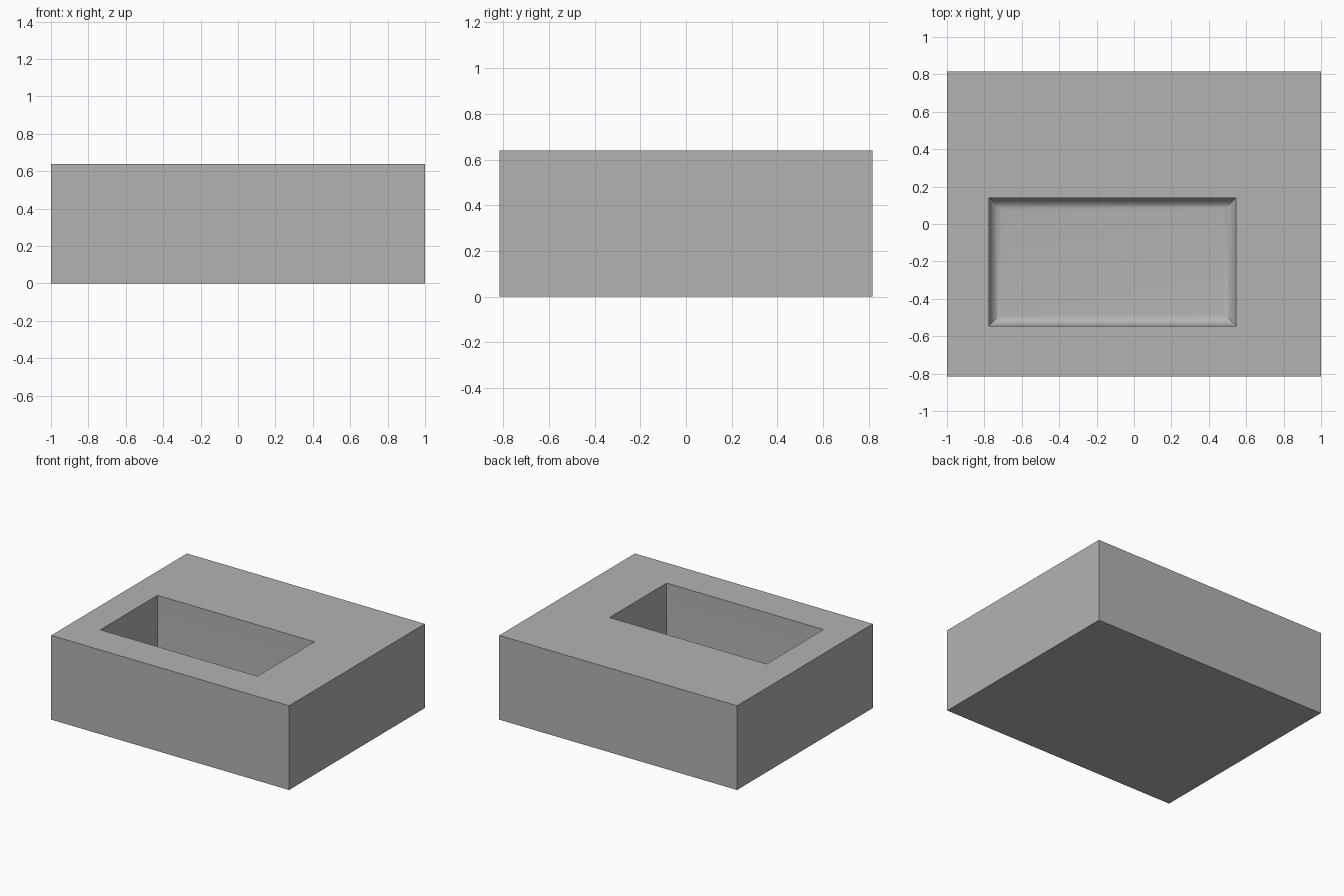
import bpy
import bmesh
from math import sin, cos, pi, radians

cube = bpy.data.objects.get("Cube")
if cube:
    bpy.data.objects.remove(cube, do_unlink=True)

WIDTH, DEPTH, HEIGHT = 2.0, 1.63, 0.64
POCKET = (-0.775, 0.545, -0.545, 0.14)   # x and y limits of the opening
FLOOR, FILLET, STEPS = 0.09, 0.07, 10

# Plain grey material
grey = bpy.data.materials.new("grey")
grey.use_nodes = True
colour = (0.45, 0.45, 0.45, 1)
grey.diffuse_color = colour
grey.node_tree.nodes["Principled BSDF"].inputs["Base Color"].default_value = colour

bm = bmesh.new()


def ring(x0, x1, y0, y1, z):
    return [bm.verts.new((x, y, z)) for x, y in ((x0, y0), (x1, y0), (x1, y1), (x0, y1))]


def join(a, b):
    for i in range(4):
        j = (i + 1) % 4
        bm.faces.new((a[i], a[j], b[j], b[i]))


# Outer block, then over the top rim and down into the pocket
block = (-WIDTH / 2, WIDTH / 2, -DEPTH / 2, DEPTH / 2)
rings = [ring(*block, 0), ring(*block, HEIGHT), ring(*POCKET, HEIGHT)]
bm.faces.new(rings[0][::-1])

# Rounded junction between pocket walls and floor, mitred at the corners
x0, x1, y0, y1 = POCKET
for k in range(STEPS + 1):
    a = k / STEPS * pi / 2
    d = FILLET * (1 - cos(a))
    z = FLOOR + FILLET * (1 - sin(a))
    rings.append(ring(x0 + d, x1 - d, y0 + d, y1 - d, z))
for lower, upper in zip(rings, rings[1:]):
    join(lower, upper)
bm.faces.new(rings[-1])
bmesh.ops.recalc_face_normals(bm, faces=bm.faces)

mesh = bpy.data.meshes.new("block_with_pocket")
bm.to_mesh(mesh)
bm.free()
mesh.materials.append(grey)
body = bpy.data.objects.new("block_with_pocket", mesh)
bpy.context.collection.objects.link(body)

# Smooth fillet, crisp block edges
bpy.ops.object.select_all(action="DESELECT")
body.select_set(True)
bpy.context.view_layer.objects.active = body
bpy.ops.object.shade_smooth_by_angle(angle=radians(30))
